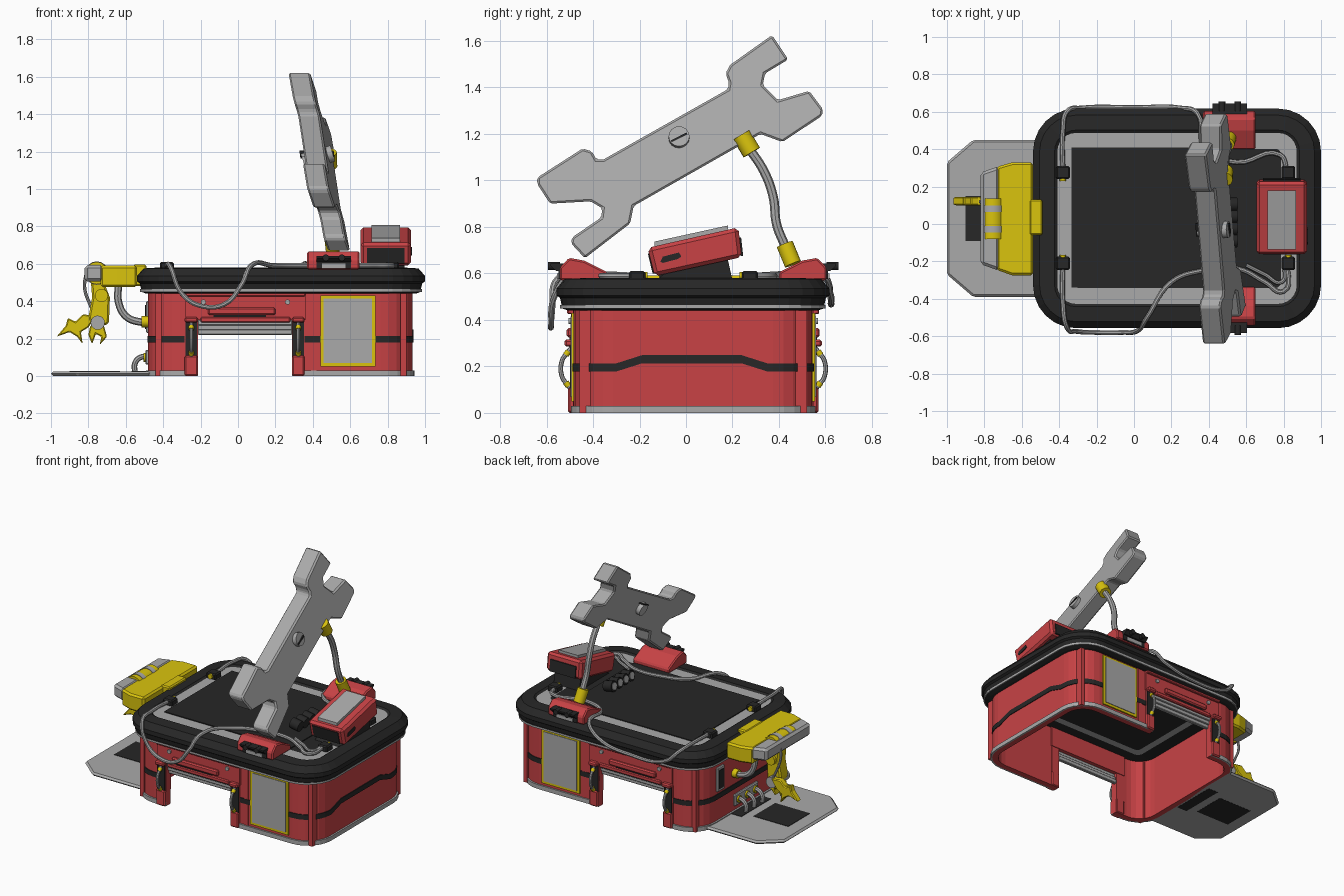
import bpy
from math import cos, sin, pi, radians
from mathutils import Vector

if "Cube" in bpy.data.objects:
    bpy.data.objects.remove(bpy.data.objects["Cube"])


def material(name, r, g, b):
    m = bpy.data.materials.new(name)
    m.use_nodes = True
    m.diffuse_color = (r, g, b, 1)
    m.node_tree.nodes["Principled BSDF"].inputs["Base Color"].default_value = (r, g, b, 1)
    return m


RED = material("red paint", .58, .055, .06)
GREY = material("grey metal", .4, .4, .4)
BLACK = material("black rubber", .02, .02, .02)
YELLOW = material("yellow paint", .7, .55, .004)
ALL = [RED, GREY, BLACK, YELLOW]


def mesh(name, verts, faces, mats, ids=None, bevel=0):
    me = bpy.data.meshes.new(name)
    me.from_pydata([tuple(v) for v in verts], [], faces)
    for m in mats:
        me.materials.append(m)
    if ids:
        me.polygons.foreach_set("material_index", ids)
    ob = bpy.data.objects.new(name, me)
    bpy.context.collection.objects.link(ob)
    if bevel:
        mod = ob.modifiers.new("bevel", 'BEVEL')
        mod.width, mod.segments = bevel, 1
    return ob


def prism(name, pts, a, b, mat, axis='x', bevel=0, warp=lambda x, y, z: (x, y, z)):
    """Extrude an outline from a to b along an axis."""
    order = {'x': lambda u, v, t: (t, u, v), 'y': lambda u, v, t: (u, t, v),
             'z': lambda u, v, t: (u, v, t)}[axis]
    n = len(pts)
    area = sum(p[0] * q[1] - q[0] * p[1] for p, q in zip(pts, pts[1:] + pts[:1]))
    if (area < 0) != (axis == 'y'):
        pts = pts[::-1]
    lo, hi = min(a, b), max(a, b)
    verts = [warp(*order(u, v, t)) for t in (lo, hi) for u, v in pts]
    faces = [tuple(range(n))[::-1], tuple(range(n, 2 * n))]
    faces += [(i, (i + 1) % n, (i + 1) % n + n, i + n) for i in range(n)]
    return mesh(name, verts, faces, [mat], bevel=bevel)


def box(name, xs, ys, zs, mat, bevel=0):
    (x0, x1), (y0, y1) = xs, sorted(ys)
    return prism(name, [(x0, y0), (x1, y0), (x1, y1), (x0, y1)], *zs, mat, 'z', bevel)


def select(ob):
    bpy.ops.object.select_all(action='DESELECT')
    ob.select_set(True)
    bpy.context.view_layer.objects.active = ob


def smooth(ob):
    select(ob)
    bpy.ops.object.shade_smooth_by_angle(angle=radians(40))


def cyl(name, p, q, r, mat, n=16):
    p, q = Vector(p), Vector(q)
    rot = (q - p).to_track_quat('Z', 'Y')
    ring = [rot @ Vector((r * cos(2 * pi * i / n), r * sin(2 * pi * i / n), 0)) for i in range(n)]
    faces = [tuple(range(n))[::-1], tuple(range(n, 2 * n))]
    faces += [(i, (i + 1) % n, (i + 1) % n + n, i + n) for i in range(n)]
    smooth(mesh(name, [p + v for v in ring] + [q + v for v in ring], faces, [mat]))


def tube(name, pts, r, mat=GREY):
    cu = bpy.data.curves.new(name, 'CURVE')
    cu.dimensions, cu.bevel_depth, cu.bevel_resolution, cu.resolution_u = '3D', r, 2, 6
    cu.use_fill_caps = True
    sp = cu.splines.new('BEZIER')
    sp.bezier_points.add(len(pts) - 1)
    for bp, p in zip(sp.bezier_points, pts):
        bp.co = p
        bp.handle_left_type = bp.handle_right_type = 'AUTO'
    cu.materials.append(mat)
    ob = bpy.data.objects.new(name, cu)
    bpy.context.collection.objects.link(ob)
    select(ob)
    bpy.ops.object.convert(target='MESH')
    smooth(bpy.context.view_layer.objects.active)


def corners(x0, x1, y0, y1, r, n=6):
    """Rounded rectangle, counter-clockwise from the front left corner."""
    out = []
    for k, (cx, cy) in enumerate([(x1 - r, y0 + r), (x1 - r, y1 - r), (x0 + r, y1 - r), (x0 + r, y0 + r)]):
        for i in range(n + 1):
            a = (k - 1 + i / n) * pi / 2
            out.append((cx + r * cos(a), cy + r * sin(a)))
    return out


def loft(name, bounds, r, rings):
    """Stack of rounded rectangles: (inset, z, material of the band below)."""
    x0, x1, y0, y1 = bounds
    verts, faces, ids = [], [], []
    for d, z, m in rings:
        verts += [(x, y, z) for x, y in corners(x0 + d, x1 - d, y0 + d, y1 - d, max(r - d, .03))]
    n = len(verts) // len(rings)
    for k in range(1, len(rings)):
        for i in range(n):
            j = (i + 1) % n
            faces.append(((k - 1) * n + i, (k - 1) * n + j, k * n + j, k * n + i))
            ids.append(ALL.index(rings[k][2]))
    faces += [tuple(range(n))[::-1], tuple(range(len(verts) - n, len(verts)))]
    return mesh(name, verts, faces, ALL, ids + [2, 2])


def ribbon(name, path, z0, z1, thick, mat, side):
    """Upright strip along a path; points may carry a lift."""
    path = [tuple(p) + (0,) * (3 - len(p)) for p in path]
    n = len(path)
    verts = [(x, y, z + h) for z in (z0, z1) for x, y, h in path]
    ob = mesh(name, verts, [(i, i + 1, i + 1 + n, i + n) for i in range(n - 1)], [mat])
    mod = ob.modifiers.new("thickness", 'SOLIDIFY')
    mod.thickness, mod.offset = thick, side


# Walls: two C-shaped shells leaving a drive-through gap
X0, X1, Y0, Y1 = -.48, .932, -.483, .545
DOOR = (-.215, .29)
ring = corners(X0, X1, Y0, Y1, .17)
left_path = [(DOOR[0], Y1)] + ring[14:] + [(DOOR[0], Y0)]
right_path = [(DOOR[1], Y0)] + ring[:14] + [(DOOR[1], Y1)]
raised = [(X1, -.3), (X1, -.19, .035), (X1, .24, .035), (X1, .35)]
stripe_path = right_path[:8] + raised + right_path[8:]
for side, path, band in (("left", right_path, stripe_path), ("right", left_path, left_path)):
    ribbon(side + "_wall", path, 0, .46, .04, RED, -1)
    ribbon(side + "_stripe", band, .178, .213, .005, BLACK, 1)
    ribbon(side + "_skirt", path, 0, .03, .012, GREY, 1)

# Roof slab with rim, inlay and dark floor
loft("roof_slab", (-.54, 1, -.557, .617), .23, [
    (.31, .45, BLACK), (.24, .45, BLACK), (.19, .45, GREY), (.05, .44, BLACK), (.022, .45, BLACK),
    (.016, .45, GREY), (.016, .464, GREY), (.022, .464, BLACK), (.015, .495, BLACK), (0, .505, BLACK),
    (0, .535, BLACK), (.035, .575, BLACK), (.115, .58, BLACK), (.13, .57, BLACK), (.215, .57, GREY)])
box("roof_floor", (-.335, .64), (-.34, .41), (.565, .576), BLACK)


def wall_y(s, d):
    return (Y0 + Y1) / 2 + s * ((Y1 - Y0) / 2 + d)


for s, tag in ((-1, "front_"), (1, "back_")):
    def ybox(name, xs, d0, d1, zs, mat, bevel=0):
        box(tag + name, xs, (wall_y(s, d0), wall_y(s, d1)), zs, mat, bevel)

    # Door header and rolled shutter
    ybox("header", (-.28, .36), -.05, .012, (.3, .45), RED)
    ybox("header_top_lip", (-.28, .36), 0, .028, (.425, .445), RED, .005)
    ybox("header_rail", (-.2, .28), 0, .022, (.285, .315), RED, .006)
    ybox("header_plate", (-.16, .2), 0, .03, (.325, .365), RED, .008)
    ybox("header_slot", (-.13, .15), 0, .018, (.315, .325), BLACK)
    for i in range(3):
        ybox("shutter_slat", DOOR, -.045 + .01 * i, -.02 + .01 * i, (.22 + .025 * i, .25 + .025 * i), GREY, .004)
    for x in (-.185, .265):
        cyl(tag + "rivet", (x, wall_y(s, .01), .395), (x, wall_y(s, .022), .395), .014, GREY, 10)
    # Door posts with handle pipes
    for x0, x1 in ((-.285, -.215), (.29, .355)):
        xm = (x0 + x1) / 2
        ybox("post_foot", (x0, x1), -.045, .025, (0, .11), RED, .008)
        ybox("post", (x0, x1), -.045, .008, (.1, .3), RED)
        ybox("post_head", (x0, x1), 0, .04, (.285, .315), RED, .008)
        ybox("post_core", (xm - .03, xm + .03), 0, .016, (.1, .29), BLACK)
        tube(tag + "post_pipe", [(xm, wall_y(s, d), z) for d, z in
             ((.01, .1), (.026, .12), (.05, .155), (.05, .225), (.026, .26), (.01, .28))], .01)
        for z, dz in ((.115, .016), (.265, -.016)):
            cyl(tag + "pipe_collar", (xm, wall_y(s, .022), z), (xm, wall_y(s, .034), z + dz), .014, YELLOW, 10)
    # Framed wall panel
    ybox("panel_frame", (.44, .735), -.005, .01, (.05, .43), YELLOW)
    ybox("panel", (.458, .717), 0, .014, (.068, .415), GREY)
    # Wall ribs near the corners
    ybox("rib", (.39, .42), -.01, .004, (0, .44), RED)
    for x in (-.44, .87):
        ybox("corner_rib", (x, x + .03), -.1, -.025, (0, .44), RED)
    # Crane base on the roof, with a visor over a dark recess
    prism(tag + "crane_base", [(wall_y(s, d), z) for d, z in
          ((.06, .57), (.06, .625), (.02, .667), (-.045, .655), (-.145, .605), (-.145, .57))], .37, .65, RED, bevel=.008)
    ybox("base_recess", (.42, .605), .03, .066, (.575, .63), BLACK)
    ybox("base_insert", (.45, .575), .03, .072, (.575, .6), GREY)
    prism(tag + "visor", [(wall_y(s, d), z) for d, z in
          ((.04, .61), (.075, .61), (.1, .632), (.1, .642), (.04, .642))], .42, .605, BLACK)
    for x in (.47, .555):
        cyl(tag + "visor_knob", (x, wall_y(s, .06), .632), (x, wall_y(s, .11), .632), .018, BLACK, 10)

# Giant spanner leaning across the roof
head = [(.37, 1.625), (.44, 1.52), (.34, 1.46), (.33, 1.41), (.395, 1.345), (.53, 1.385), (.59, 1.305),
        (.585, 1.278), (.415, 1.165), (.32, 1.2)]
tail = [(-.225, .89), (-.24, .815), (-.435, .665), (-.495, .73), (-.49, .755), (-.365, .84), (-.36, .88),
        (-.41, .91), (-.585, .9), (-.64, .985), (-.64, 1.012), (-.445, 1.137), (-.405, 1.125), (-.385, 1.09), (-.355, 1.09)]
neck = [(.18, 1.392), (.185, 1.42), (.17, 1.46), (.19, 1.497)]


def lean(x, y, z):
    return (.435 + x - .29 * (z - 1.15) + .078 * y, y, z)


prism("spanner", head + tail + neck, -.058, .058, GREY, bevel=.009, warp=lean)
cyl("spanner_bolt", lean(-.085, -.03, 1.143), lean(.085, -.03, 1.19), .045, GREY)
prism("bolt_slot", [(-.066, 1.172), (-.062, 1.164), (.006, 1.198), (.002, 1.206)], -.091, .091, BLACK, warp=lean)

# Support hose from the crane base to the spanner
hose = [(.49, .27, 1.14), (.49, .335, 1.04), (.49, .375, .93), (.5, .39, .81), (.505, .425, .72), (.51, .455, .64)]
tube("support_hose", hose, .02)
cyl("hose_cap_top", (.487, .238, 1.195), (.49, .283, 1.12), .041, YELLOW)
cyl("hose_cap_base", (.5, .425, .725), (.51, .46, .64), .037, YELLOW)

# Tilted red unit on the roof, open at both ends
prism("control_unit", [(-.165, .71), (.225, .798), (.24, .67), (-.135, .588)], .655, .925, RED, bevel=.016)
prism("unit_screen", [(-.135, .71), (.18, .78), (.18, .806), (-.135, .737)], .715, .865, GREY)
prism("unit_front_recess", [(-.164, .685), (-.15, .685), (-.13, .6), (-.144, .6)], .69, .89, BLACK)
prism("unit_back_recess", [(.225, .755), (.237, .755), (.246, .675), (.235, .675)], .69, .89, BLACK)
prism("unit_vent", [(-.11, .65), (-.1, .672), (-.03, .69), (-.02, .672), (-.035, .662), (-.1, .645)], .92, .93, BLACK)
prism("unit_stand", [(-.13, .57), (.2, .57), (.18, .66), (-.08, .61)], .69, .89, BLACK)

# Row of small roof lamps
for i in range(4):
    y = -.09 + .065 * i
    cyl("roof_lamp", (.55, y, .61), (.485, y, .622), .036, BLACK, 12)
    cyl("roof_lamp_glass", (.487, y, .621), (.48, y, .623), .025, GREY, 12)

# Roof cables and their clips
tube("front_cable", [(-.38, -.2, .59), (-.38, -.42, .595), (-.36, -.55, .58), (-.3, -.575, .44), (-.2, -.58, .375), (-.07, -.58, .385),
                     (.02, -.57, .49), (.07, -.5, .59), (.2, -.31, .59), (.36, -.25, .59), (.56, -.24, .59), (.7, -.31, .59), (.8, -.36, .59), (.82, -.2, .59)], .013)
tube("back_cable", [(-.38, .28, .59), (-.38, .5, .595), (-.36, .6, .575), (-.28, .62, .5), (0, .622, .47), (.25, .62, .52),
                    (.34, .59, .59), (.38, .4, .59), (.55, .33, .59), (.78, .37, .59), (.82, .28, .59)], .013)
tube("inner_cable", [(.8, -.2, .59), (.79, -.31, .59), (.7, -.27, .59), (.6, -.22, .59)], .011)
for x in (-.38, .825):
    for y in (-.21, .275):
        box("cable_clip", (x - .037, x + .037), (y - .035, y + .035), (.565, .61), BLACK, .008)
        e = .045 if y < 0 else -.045
        cyl("cable_end", (x, y, .59), (x, y + e, .59), .017, YELLOW, 10)

# Ramp with dark mats set through it
prism("ramp", [(-.45, -.39), (-.86, -.39), (-1, -.27), (-1, .33), (-.86, .45), (-.45, .45)], 0, .024, GREY, 'z', .02)
box("ramp_mat", (-.9, -.63), (-.09, .15), (-.001, .027), BLACK)
box("ramp_mat_small", (-.57, -.49), (-.13, .2), (-.001, .027), BLACK)

# Yellow overhead carriage and its grey nose
prism("carriage", [(-.54, -.275), (-.65, -.275), (-.735, -.245), (-.735, .305), (-.65, .33), (-.54, .33)], .475, .59, YELLOW, 'z', .012)
prism("carriage_nose", [(-.72, -.25), (-.82, -.215), (-.82, .275), (-.72, .31)], .505, .592, GREY, 'z', .015)
box("carriage_mount", (-.56, -.49), (-.06, .13), (.48, .595), YELLOW, .008)
cyl("arm_drum", (-.755, -.08, .55), (-.755, .135, .55), .06, YELLOW)
for y in (-.045, .065):
    cyl("arm_drum_band", (-.755, y, .55), (-.755, y + .035, .55), .063, GREY)

# Hanging arm with claws
prism("arm_link", [(-.79, .55), (-.735, .55), (-.685, .42), (-.69, .28), (-.77, .25), (-.8, .31), (-.78, .42)], 0, .09, YELLOW, 'y', .01)
cyl("arm_hub", (-.75, -.03, .285), (-.75, .13, .285), .038, GREY)
cyl("arm_elbow", (-.73, -.015, .43), (-.73, .11, .43), .035, YELLOW)
prism("claw_outer", [(-.76, .32), (-.83, .33), (-.87, .29), (-.91, .31), (-.92, .27), (-.97, .21),
                     (-.9, .235), (-.86, .21), (-.83, .17), (-.84, .235), (-.8, .26)], .1, .145, YELLOW, 'y', .006)
prism("claw_inner", [(-.79, .27), (-.72, .28), (-.7, .21), (-.74, .165), (-.73, .21), (-.76, .225), (-.78, .17), (-.8, .22)], .01, .07, YELLOW, 'y', .006)
tube("arm_cable", [(-.81, .11, .56), (-.82, .12, .47), (-.79, .12, .38), (-.75, .12, .3)], .009)

# Right wall pipes and boxes
tube("feed_pipe", [(-.64, .15, .48), (-.64, .15, .4), (-.6, .15, .32), (-.53, .15, .29), (-.46, .15, .29)], .02)
cyl("feed_collar", (-.515, .15, .29), (-.47, .15, .29), .03, YELLOW)
for y in (-.06, .03, .12):
    tube("floor_pipe", [(-.46, y, .1), (-.52, y, .1), (-.55, y, .07), (-.55, y, .01)], .015)
    cyl("floor_pipe_collar", (-.505, y, .1), (-.475, y, .1), .024, YELLOW, 12)
box("wall_socket", (-.495, -.46), (-.1, .16), (.06, .14), GREY, .006)
box("wall_vent", (-.492, -.46), (.27, .35), (.23, .4), GREY, .006)
box("wall_vent_slot", (-.496, -.48), (.285, .335), (.25, .38), BLACK)
